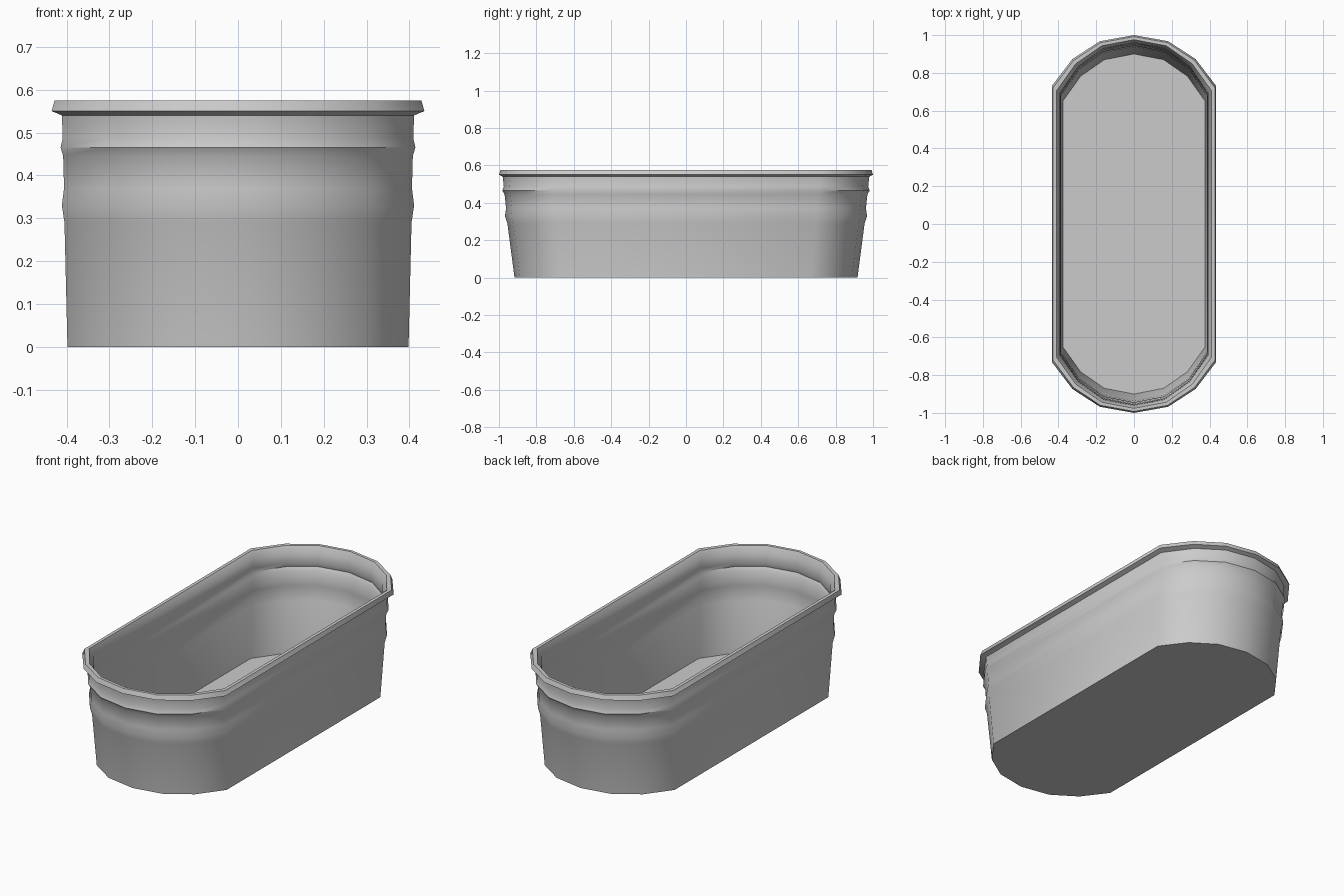
import bpy, bmesh, math

old = bpy.data.objects.get("Cube")
if old:
    bpy.data.objects.remove(old)

metal = bpy.data.materials.new("galvanised grey")
metal.use_nodes = True
grey = (0.6, 0.6, 0.6, 1)
metal.diffuse_color = grey
metal.node_tree.nodes["Principled BSDF"].inputs["Base Color"].default_value = grey

# Rounded end: (share of half width, share of end depth)
END = [(1, 0), (0.75, 0.53), (0.415, 0.88), (0, 1), (-0.415, 0.88), (-0.75, 0.53), (-1, 0)]

# Wall section: (half width, half length, height), outside going up
OUTER = [
    (0.398, 0.917, 0), (0.405, 0.955, 0.29),
    (0.411, 0.968, 0.33), (0.406, 0.962, 0.37),   # wide rib
    (0.408, 0.970, 0.445), (0.414, 0.982, 0.465), (0.409, 0.974, 0.487),  # narrow rib
    (0.411, 0.980, 0.54), (0.435, 1.0, 0.55), (0.428, 0.992, 0.575),  # rolled rim
]
WALL = 0.018
INNER = [(0.410, 0.976, 0.575)]
INNER += [(w - WALL, l - WALL, z) for w, l, z in reversed(OUTER[1:8])]
INNER += [(0.377, 0.900, 0.012)]


def outline(bm, w, l, z):
    """Ring of vertices with two rounded ends."""
    depth = 0.25 + 0.02 * z / 0.575
    half = [(w * u, l - depth + depth * v) for u, v in END]
    pts = half + [(-x, -y) for x, y in half]
    return [bm.verts.new((x, y, z)) for x, y in pts]


# Loft the section around the trough
bm = bmesh.new()
rings = [outline(bm, *p) for p in OUTER + INNER]
for a, b in zip(rings, rings[1:]):
    for i in range(len(a)):
        j = (i + 1) % len(a)
        bm.faces.new((a[i], a[j], b[j], b[i]))
bm.faces.new(rings[0])
bm.faces.new(rings[-1])
bmesh.ops.recalc_face_normals(bm, faces=bm.faces)

mesh = bpy.data.meshes.new("trough")
bm.to_mesh(mesh)
bm.free()
mesh.materials.append(metal)
trough = bpy.data.objects.new("trough", mesh)
bpy.context.collection.objects.link(trough)

bpy.context.view_layer.objects.active = trough
trough.select_set(True)
bpy.ops.object.shade_smooth_by_angle(angle=math.radians(40))
